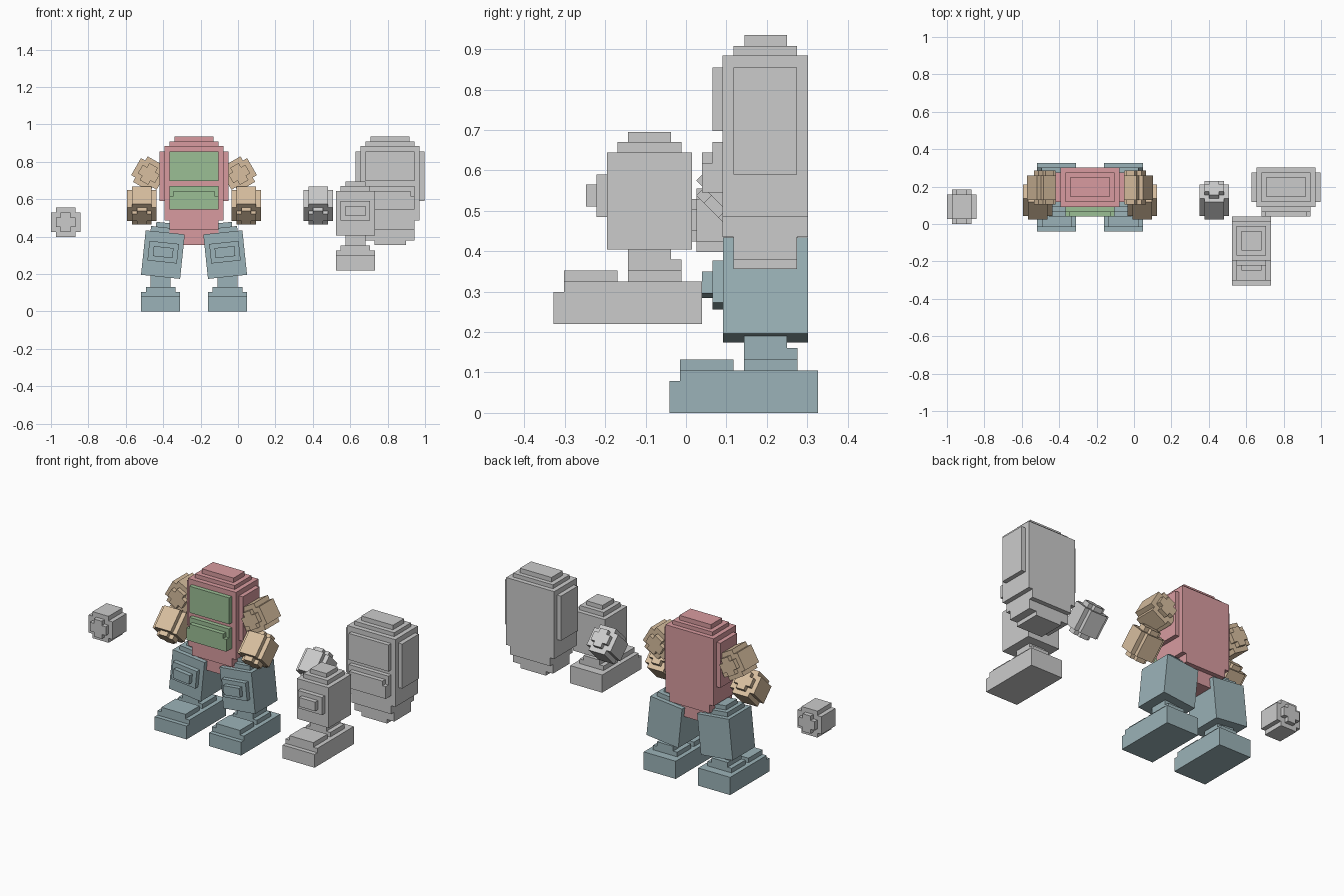
import bpy, bmesh
from math import radians
from mathutils import Matrix, Vector

U = 0.0262          # block grid unit
CX = -0.235         # centre of the assembled figure


def material(name, rgb):
    m = bpy.data.materials.new(name)
    m.diffuse_color = (*rgb, 1)
    return m


RED = material("red", (0.69, 0.33, 0.35))
GREEN = material("green", (0.33, 0.52, 0.30))
BROWN = material("brown", (0.69, 0.52, 0.35))
TEAL = material("teal", (0.33, 0.45, 0.48))


def blocks(name, boxes, loc, rot=None, mat=None):
    """One object from boxes given as (half width x, y0, y1, z0, z1)."""
    bm = bmesh.new()
    for hx, y0, y1, z0, z1 in boxes:
        m = (Matrix.Translation((0, (y0 + y1) / 2, (z0 + z1) / 2))
             @ Matrix.Diagonal((2 * hx, y1 - y0, z1 - z0, 1)))
        bmesh.ops.create_cube(bm, size=1, matrix=m)
    me = bpy.data.meshes.new(name)
    bm.to_mesh(me)
    bm.free()
    ob = bpy.data.objects.new(name, me)
    bpy.context.collection.objects.link(ob)
    ob.location = loc
    if rot:
        ob.rotation_euler = rot
    if mat:
        me.materials.append(mat)
    return ob


TORSO = [
    (0.158, 0.09, 0.302, 0.485, 0.885),     # main block
    (0.184, 0.118, 0.275, 0.59, 0.855),     # side plates
    (0.131, 0.118, 0.275, 0.88, 0.908),     # stepped top
    (0.104, 0.145, 0.25, 0.90, 0.935),
    (0.131, 0.09, 0.302, 0.435, 0.49),      # stepped bottom
    (0.131, 0.118, 0.275, 0.38, 0.44),
    (0.084, 0.118, 0.275, 0.356, 0.385),
]
CHEST = [
    (0.131, 0.065, 0.095, 0.698, 0.855),    # upper plate
    (0.131, 0.065, 0.095, 0.545, 0.67),     # pouch
    (0.131, 0.039, 0.07, 0.545, 0.618),
    (0.110, 0.039, 0.07, 0.61, 0.645),
]
THIGH = [
    (0.105, -0.105, 0.105, 0.185, 0.424),   # main block
    (0.079, -0.079, 0.079, 0.42, 0.45),     # stepped top
    (0.053, -0.053, 0.053, 0.44, 0.475),
    (0.079, -0.132, -0.10, 0.265, 0.37),    # knee pad
    (0.053, -0.158, -0.12, 0.291, 0.345),
]
FOOT = [
    (0.105, -0.212, 0.13, 0, 0.105),        # sole
    (0.105, -0.238, -0.20, 0, 0.079),       # toe
    (0.079, -0.212, -0.079, 0.10, 0.132),   # instep
    (0.079, -0.053, 0.079, 0.10, 0.132),    # ankle base
    (0.053, -0.053, 0.079, 0.12, 0.16),
    (0.053, -0.053, 0.053, 0.15, 0.19),
]
ARM = [tuple(U * v for v in b) for b in (
    (3, -2.5, 2.5, -2, 2),                  # notched block
    (2, -2.5, 2.5, -3, 3),
    (2, -3.5, 3.5, -1, 1),                  # cross on both ends
    (1, -3.5, 3.5, -2, 2),
)]


# assembled figure
blocks("torso", TORSO, (CX, 0, 0), mat=RED)
blocks("chest_plates", CHEST, (CX, 0, 0), mat=GREEN)
for side, s in (("left", 1), ("right", -1)):
    x = CX + s * 0.179
    blocks(side + "_foot", FOOT, (x, 0.197, 0), mat=TEAL)
    # thigh leans inwards, pivoting at the ankle
    tilt = radians(-6 * s)
    pivot = Vector((0, 0, 0.185))
    shift = pivot - Matrix.Rotation(tilt, 3, 'Y') @ pivot
    blocks(side + "_thigh", THIGH, Vector((x, 0.197, 0)) + shift, (0, tilt, 0), TEAL)
    blocks(side + "_upper_arm", ARM, (CX + s * 0.242, 0.195, 0.735),
           (0, radians(-30 * s), 0), BROWN)
    blocks(side + "_forearm", ARM, (CX + s * 0.279, 0.127, 0.566),
           (radians(45), 0, 0), BROWN)

# loose grey spare parts
blocks("spare_torso", TORSO, (0.813, 0, 0))
blocks("spare_chest_plates", CHEST, (0.813, 0, 0))
blocks("spare_thigh", THIGH, (0.628, -0.09, 0.22))
blocks("spare_foot", FOOT, (0.628, -0.09, 0.22))
blocks("spare_forearm", ARM, (0.428, 0.127, 0.566), (radians(45), 0, 0))
blocks("spare_upper_arm", ARM, (-0.922, 0.092, 0.477))
